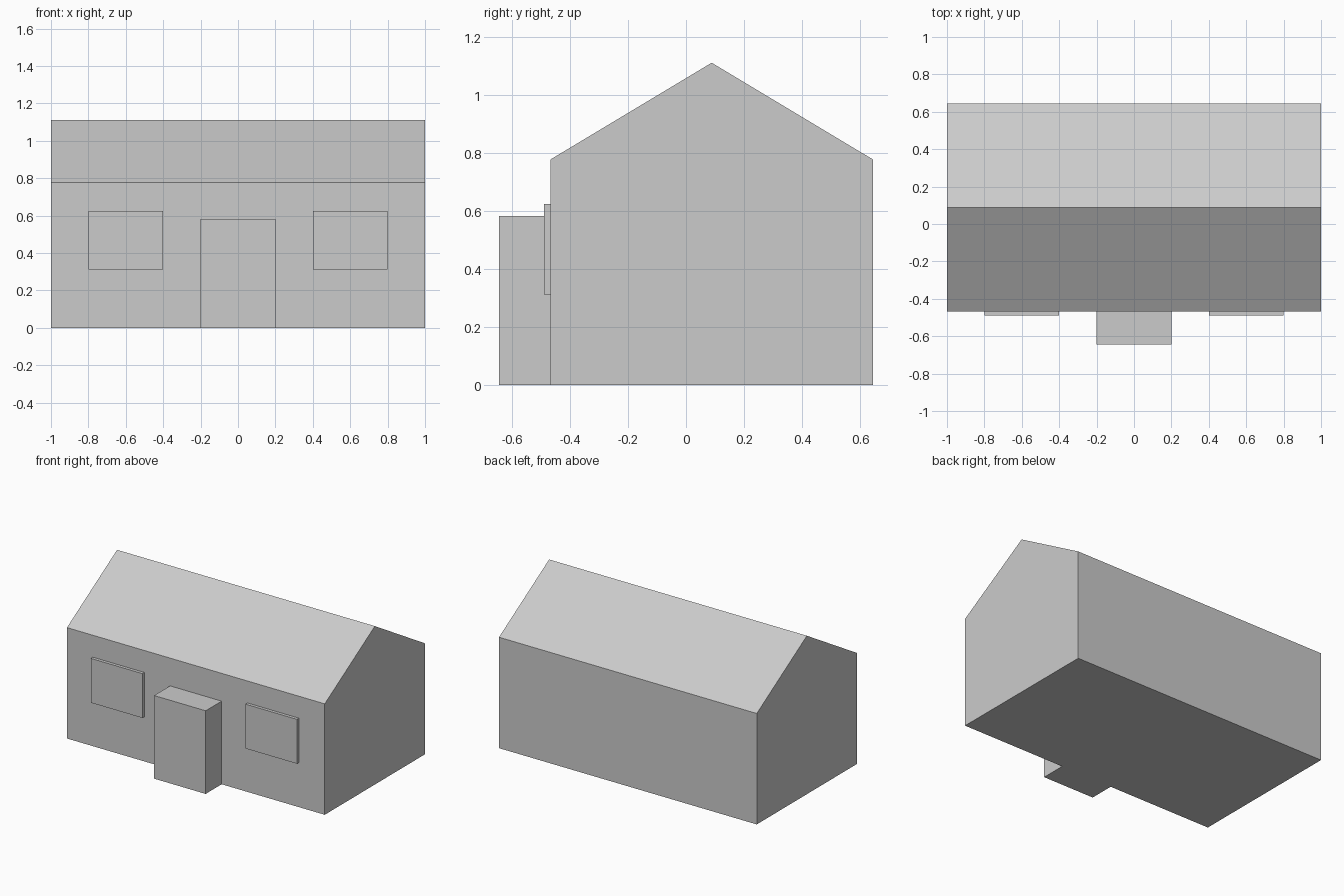
import bpy, bmesh

if "Cube" in bpy.data.objects:
    bpy.data.objects.remove(bpy.data.objects["Cube"])

FRONT, BACK = -0.467, 0.644   # wall planes of the house
EAVE, RIDGE = 0.778, 1.111    # roof heights


def add_object(name, bm):
    bmesh.ops.recalc_face_normals(bm, faces=bm.faces)
    mesh = bpy.data.meshes.new(name)
    bm.to_mesh(mesh)
    bm.free()
    obj = bpy.data.objects.new(name, mesh)
    bpy.context.collection.objects.link(obj)
    return obj


def prism(name, profile, x0, x1):
    """Extrude a (y, z) profile along x."""
    bm = bmesh.new()
    face = bm.faces.new([bm.verts.new((x0, y, z)) for y, z in profile])
    geom = bmesh.ops.extrude_face_region(bm, geom=[face])["geom"]
    verts = [g for g in geom if isinstance(g, bmesh.types.BMVert)]
    bmesh.ops.translate(bm, vec=(x1 - x0, 0, 0), verts=verts)
    return add_object(name, bm)


def front_box(name, x0, x1, z0, z1, depth):
    """Box standing out from the front wall."""
    y = FRONT - depth
    return prism(name, [(y, z0), (FRONT, z0), (FRONT, z1), (y, z1)], x0, x1)


# House body with gable roof
prism("house_body", [(FRONT, 0), (BACK, 0), (BACK, EAVE),
                     ((FRONT + BACK) / 2, RIDGE), (FRONT, EAVE)], -1, 1)

# Entrance porch
front_box("porch", -0.2, 0.2, 0, 0.583, 0.177)

# Windows either side of the porch
for side, x in (("left", -0.6), ("right", 0.6)):
    front_box(f"window_{side}", x - 0.2, x + 0.2, 0.313, 0.624, 0.022)
